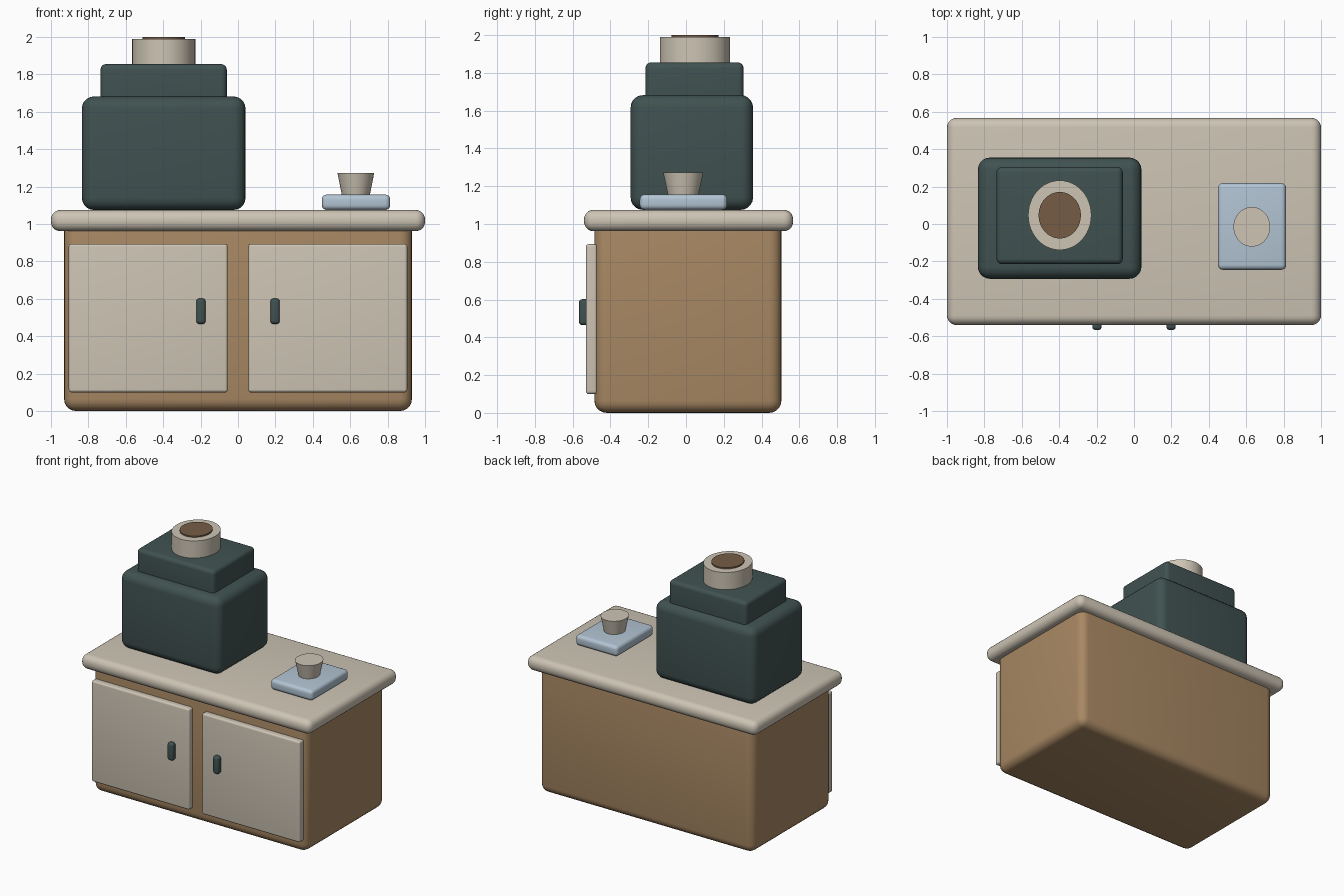
import bpy
import math

if "Cube" in bpy.data.objects:
    bpy.data.objects.remove(bpy.data.objects["Cube"])


def srgb(r, g, b):
    return tuple(((c / 255 + 0.055) / 1.055) ** 2.4 for c in (r, g, b)) + (1.0,)


def material(name, rgb):
    m = bpy.data.materials.new(name)
    m.diffuse_color = srgb(*rgb)
    m.use_nodes = True
    m.node_tree.nodes["Principled BSDF"].inputs["Base Color"].default_value = m.diffuse_color
    return m


cream = material("cream", (205, 196, 180))
wood = material("tan wood", (168, 136, 99))
green = material("dark green", (64, 82, 81))
blue = material("pale blue", (178, 196, 211))
brown = material("coffee brown", (118, 92, 69))


def finish(ob, name, mat):
    ob.name = name
    ob.data.materials.append(mat)
    bpy.ops.object.shade_smooth_by_angle(angle=math.radians(35))


def box(name, x, y, z, bevel, mat):
    """Rounded box from (min, max) pairs."""
    bpy.ops.mesh.primitive_cube_add(size=1)
    ob = bpy.context.object
    for v in ob.data.vertices:
        v.co = [(lo + hi) / 2 + c * (hi - lo) for c, (lo, hi) in zip(v.co, (x, y, z))]
    mod = ob.modifiers.new("rounding", 'BEVEL')
    mod.width = bevel
    mod.segments = 5
    bpy.ops.object.modifier_apply(modifier=mod.name)
    finish(ob, name, mat)


def round_part(name, cx, cy, z, r_bottom, r_top, stretch, mat):
    """Slightly oval cone frustum; stretch scales y."""
    bpy.ops.mesh.primitive_cone_add(vertices=48, radius1=r_bottom, radius2=r_top,
                                    depth=z[1] - z[0])
    ob = bpy.context.object
    for v in ob.data.vertices:
        v.co = (v.co.x + cx, v.co.y * stretch + cy, v.co.z + (z[0] + z[1]) / 2)
    finish(ob, name, mat)


# Cabinet and worktop
box("cabinet_body", (-0.93, 0.93), (-0.485, 0.505), (0, 1.03), 0.065, wood)
box("worktop", (-1, 1), (-0.54, 0.567), (0.962, 1.075), 0.05, cream)

# Doors and handles, mirrored
for side, s in (("left", -1), ("right", 1)):
    box(side + "_door", sorted((s * 0.055, s * 0.905)), (-0.53, -0.47), (0.10, 0.893), 0.015, cream)
    box(side + "_handle", sorted((s * 0.173, s * 0.223)), (-0.567, -0.515), (0.465, 0.602), 0.018, green)

# Grinder body, hopper and bean lid
box("machine_body", (-0.835, 0.04), (-0.293, 0.355), (1.075, 1.682), 0.065, green)
box("machine_top", (-0.735, -0.06), (-0.215, 0.305), (1.60, 1.855), 0.03, green)
round_part("hopper", -0.397, 0.047, (1.84, 1.99), 0.169, 0.169, 1.10, cream)
round_part("beans", -0.397, 0.047, (1.97, 2.0), 0.113, 0.113, 1.10, brown)

# Tray and cup
box("tray", (0.448, 0.814), (-0.245, 0.218), (1.075, 1.157), 0.027, blue)
round_part("cup", 0.63, -0.015, (1.14, 1.272), 0.072, 0.098, 1.08, cream)
